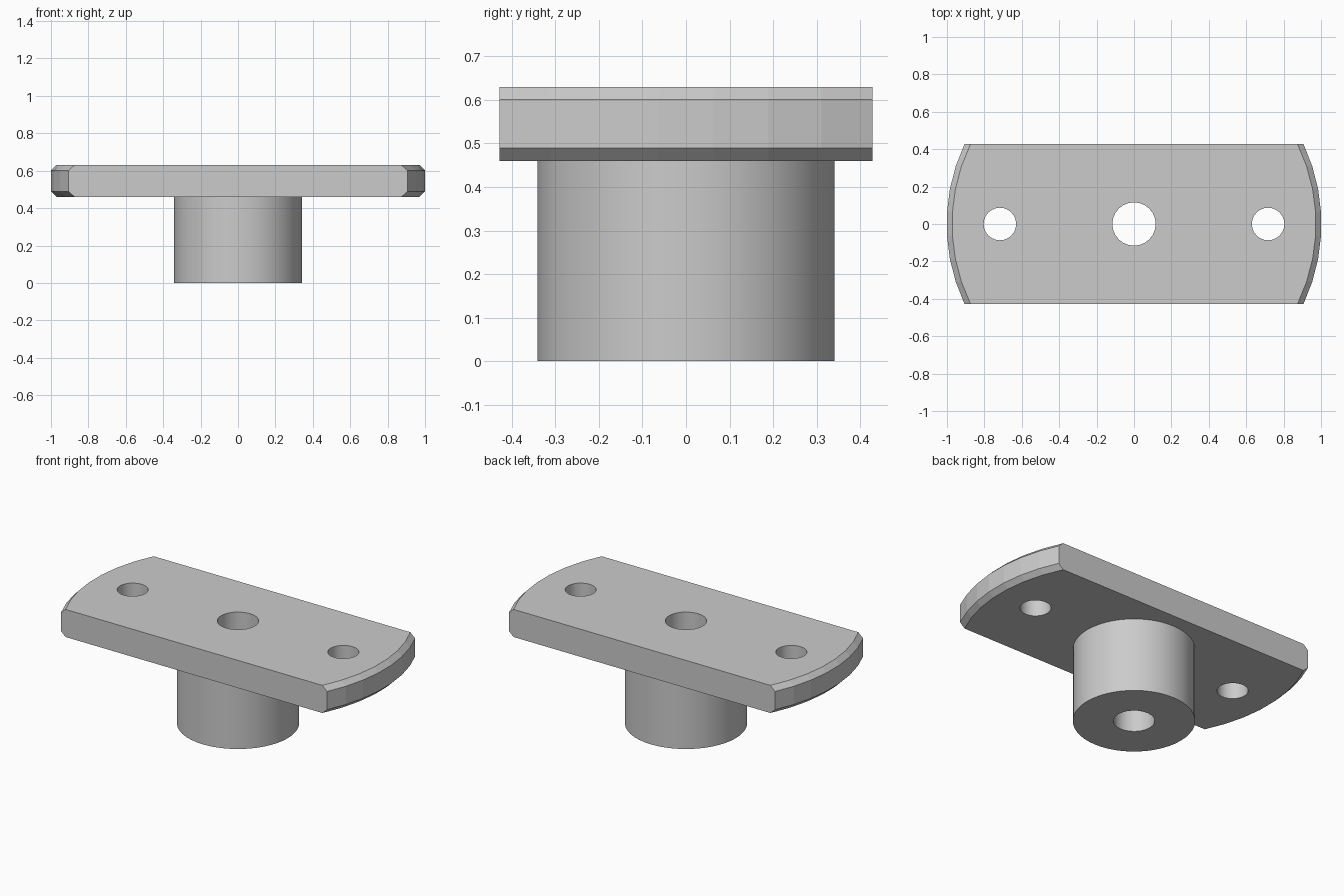
import bpy
import bmesh
from math import asin, cos, sin, pi, radians

if "Cube" in bpy.data.objects:
    bpy.data.objects.remove(bpy.data.objects["Cube"], do_unlink=True)

HALF_WIDTH = 0.428
PLATE_BOTTOM, PLATE_TOP, CHAMFER = 0.46, 0.63, 0.029
END_RADIUS = 1.002
ARC_STEPS = 7

# One plain grey for the whole part
grey = bpy.data.materials.new("plain grey")
grey.use_nodes = True
colour = (0.6, 0.6, 0.6, 1)
grey.diffuse_color = colour
grey.node_tree.nodes["Principled BSDF"].inputs["Base Color"].default_value = colour


def outline(radius):
    """Disc outline with both sides cut straight, listed anticlockwise."""
    limit = asin(HALF_WIDTH / radius)
    angles = [limit * (2 * i / ARC_STEPS - 1) for i in range(ARC_STEPS + 1)]
    return [(radius * cos(a + turn), radius * sin(a + turn))
            for turn in (0, pi) for a in angles]


def make_plate():
    bm = bmesh.new()
    inner = END_RADIUS - CHAMFER
    levels = [(PLATE_BOTTOM, inner), (PLATE_BOTTOM + CHAMFER, END_RADIUS),
              (PLATE_TOP - CHAMFER, END_RADIUS), (PLATE_TOP, inner)]
    rings = [[bm.verts.new((x, y, z)) for x, y in outline(r)] for z, r in levels]
    count = len(rings[0])
    for low, high in zip(rings, rings[1:]):
        for i in range(count):
            j = (i + 1) % count
            # The straight sides are each closed with one face below
            if i % (ARC_STEPS + 1) != ARC_STEPS:
                bm.faces.new((low[i], low[j], high[j], high[i]))
    for i in (ARC_STEPS, count - 1):
        j = (i + 1) % count
        bm.faces.new([r[i] for r in rings] + [r[j] for r in reversed(rings)])
    bm.faces.new(rings[-1])
    bm.faces.new(rings[0][::-1])
    bmesh.ops.recalc_face_normals(bm, faces=bm.faces)
    mesh = bpy.data.meshes.new("mounting_plate")
    bm.to_mesh(mesh)
    bm.free()
    obj = bpy.data.objects.new("mounting_plate", mesh)
    bpy.context.collection.objects.link(obj)
    return obj


def cylinder(name, radius, x, bottom, top, sides):
    bpy.ops.mesh.primitive_cylinder_add(
        vertices=sides, radius=radius, depth=top - bottom,
        location=(x, 0, (bottom + top) / 2))
    obj = bpy.context.object
    obj.name = name
    return obj


def drill(target, radius, x, sides):
    """Cut a vertical through hole and discard the cutter."""
    cutter = cylinder("hole_cutter", radius, x, -0.1, 0.8, sides)
    cutter.hide_render = True
    mod = target.modifiers.new("hole", "BOOLEAN")
    mod.operation = "DIFFERENCE"
    mod.solver = "EXACT"
    mod.object = cutter
    bpy.context.view_layer.objects.active = target
    bpy.ops.object.modifier_apply(modifier=mod.name)
    bpy.data.objects.remove(cutter, do_unlink=True)


# Plate with rounded, chamfered ends and a round stem below it
plate = make_plate()
stem = cylinder("stem", 0.341, 0, 0, PLATE_BOTTOM, 48)

# Central bore through both parts, and two bolt holes
for part in (plate, stem):
    drill(part, 0.116, 0, 24)
for side in (-1, 1):
    drill(plate, 0.087, side * 0.717, 24)

# Smooth round walls; the plate ends stay faceted
for part in (plate, stem):
    part.data.materials.clear()
    part.data.materials.append(grey)
    bpy.ops.object.select_all(action="DESELECT")
    part.select_set(True)
    bpy.context.view_layer.objects.active = part
    bpy.ops.object.shade_smooth_by_angle(angle=radians(30))
for face in plate.data.polygons:
    if abs(face.center.x) > 0.85:
        face.use_smooth = False
